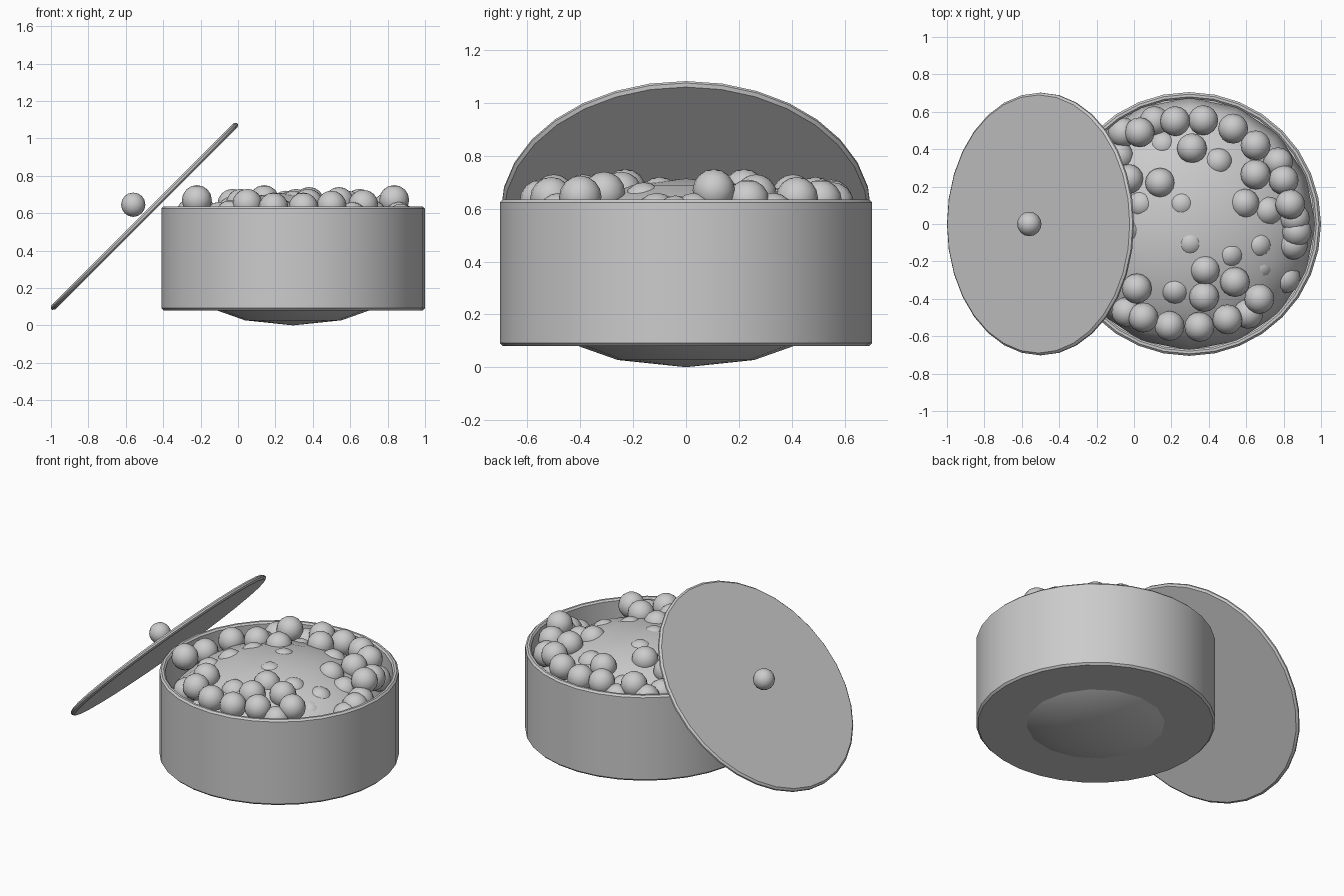
import bpy
import math

grey = bpy.data.materials.new("plain grey")
grey.diffuse_color = (0.6, 0.6, 0.6, 1)


def finish(obj, name, angle=40):
    obj.name = name
    obj.data.name = name
    obj.data.materials.clear()
    obj.data.materials.append(grey)
    bpy.ops.object.select_all(action='DESELECT')
    obj.select_set(True)
    bpy.context.view_layer.objects.active = obj
    bpy.ops.object.shade_smooth_by_angle(angle=math.radians(angle))
    return obj


def lathe(name, profile, loc, tilt=0, n=32):
    """Revolve (radius, height) points about z; radius 0 ends close the shape."""
    verts, rings, faces = [], [], []
    for r, z in profile:
        if r == 0:
            rings.append([len(verts)] * n)
            verts.append((0, 0, z))
        else:
            rings.append(list(range(len(verts), len(verts) + n)))
            verts += [(r * math.cos(2 * math.pi * i / n),
                       r * math.sin(2 * math.pi * i / n), z) for i in range(n)]
    for a, b in zip(rings, rings[1:]):
        for i in range(n):
            j = (i + 1) % n
            faces.append(tuple(dict.fromkeys((a[i], a[j], b[j], b[i]))))
    mesh = bpy.data.meshes.new(name)
    mesh.from_pydata(verts, [], faces)
    obj = bpy.data.objects.new(name, mesh)
    bpy.context.collection.objects.link(obj)
    obj.location = loc
    obj.rotation_euler = (0, tilt, 0)
    return finish(obj, name, 30)


def ball(name, loc, radius, squash=1.0):
    bpy.ops.mesh.primitive_uv_sphere_add(segments=16, ring_count=8, radius=radius, location=loc)
    obj = bpy.context.object
    obj.scale = (1, 1, squash)
    return finish(obj, name, 60)


CX = 0.295

# Round open box with softened rims
lathe("box", [(0, 0.08), (0.693, 0.08), (0.705, 0.092), (0.705, 0.624), (0.694, 0.635),
              (0.68, 0.635), (0.67, 0.625), (0.67, 0.115), (0, 0.115)], (CX, 0, 0))

# Flattened mound filling the box and bulging through the floor
ball("filling_mound", (CX, 0, 0.357), 0.675, 0.357 / 0.675)

# Leaning lid with its knob
lathe("lid", [(0, -0.015), (0.69, -0.015), (0.702, -0.005), (0.702, 0.005),
              (0.69, 0.015), (0, 0.015)], (-0.5, 0, 0.583), -math.pi / 4)
ball("lid_knob", (-0.56, 0, 0.645), 0.065)

# Balls scattered over the mound: first the outer ring, then the inner ones
outer = [
    (0.03, 0.49, 0.64), (0.22, 0.55, 0.63), (0.37, 0.555, 0.62), (0.53, 0.51, 0.63),
    (0.65, 0.42, 0.64), (0.77, 0.33, 0.58), (0.80, 0.235, 0.63), (0.835, 0.105, 0.67),
    (0.86, 0.03, 0.58), (0.87, -0.04, 0.57), (0.85, -0.11, 0.53), (0.81, -0.29, 0.45),
    (0.67, -0.40, 0.645), (0.61, -0.48, 0.58), (0.50, -0.51, 0.64), (0.35, -0.55, 0.63),
    (0.19, -0.545, 0.63), (0.05, -0.50, 0.65), (-0.04, -0.47, 0.59), (-0.22, -0.23, 0.67),
    (-0.25, 0.02, 0.60), (-0.20, 0.22, 0.61), (-0.06, 0.49, 0.58), (0.11, 0.55, 0.56),
]
inner = [
    (0.31, 0.405, 0.65), (0.45, 0.33, 0.60), (0.14, 0.22, 0.67), (0.65, 0.265, 0.65),
    (0.59, 0.11, 0.64), (0.715, 0.07, 0.59), (0.255, 0.105, 0.64), (0.30, -0.10, 0.64),
    (0.51, -0.16, 0.62), (0.66, -0.11, 0.58), (0.67, -0.225, 0.54), (0.38, -0.245, 0.66),
    (0.54, -0.31, 0.66), (0.375, -0.39, 0.65), (0.22, -0.35, 0.60), (0.015, -0.345, 0.65),
    (-0.03, 0.24, 0.65), (-0.03, -0.03, 0.61), (0.04, 0.105, 0.62), (0.155, 0.42, 0.555),
    (-0.10, -0.15, 0.58), (-0.08, 0.36, 0.57),
]
for i, p in enumerate(outer + inner):
    ball(f"ball_{i + 1:02d}", p, 0.08)
